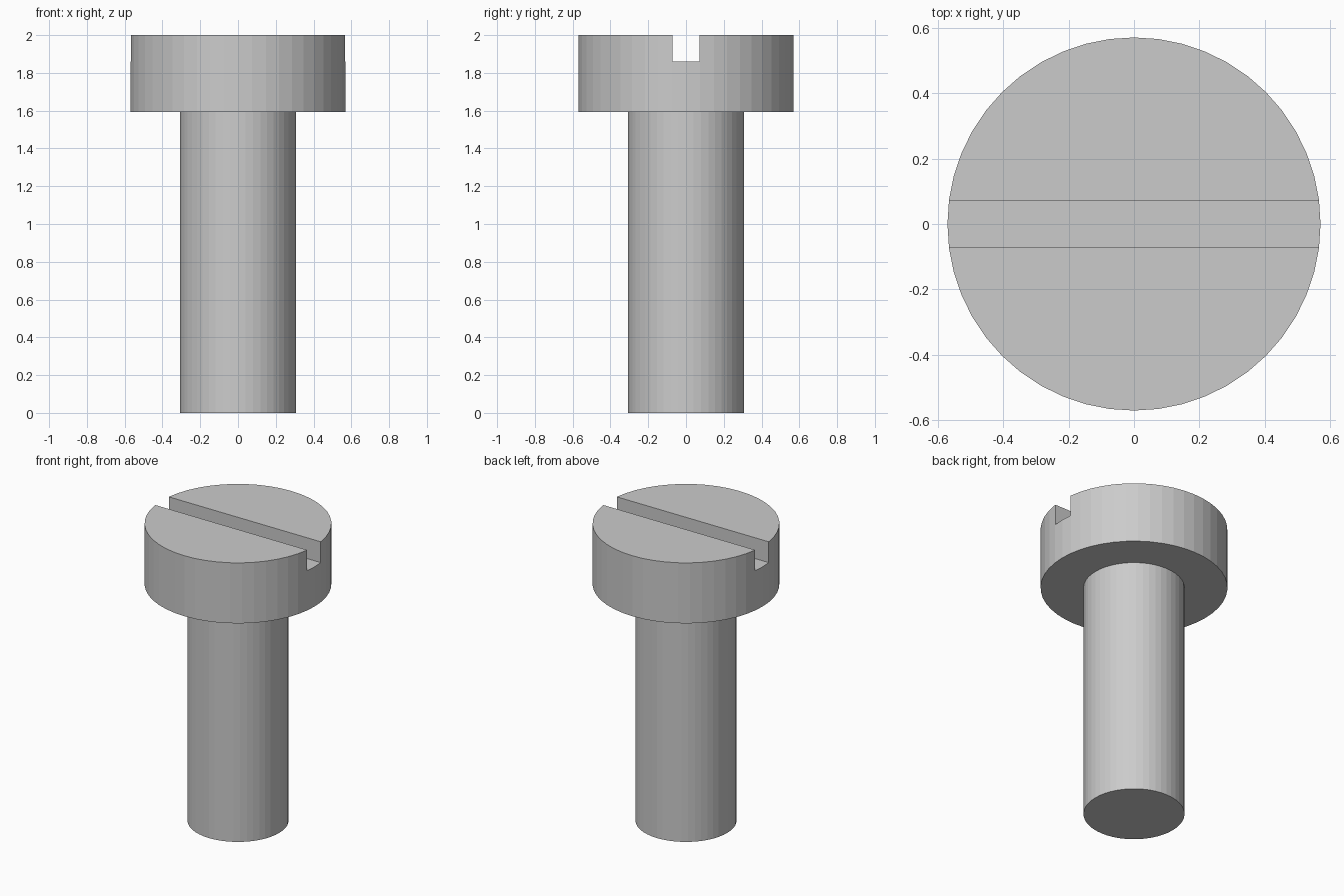
import bpy, bmesh, math

if "Cube" in bpy.data.objects:
    bpy.data.objects.remove(bpy.data.objects["Cube"])

SIDES = 48
HEAD_R, SHANK_R = 0.57, 0.308
HEAD_Z, SLOT_Z, TOP_Z = 1.593, 1.86, 2.0
SLOT_W = 0.144

# Screw body: head and shank turned from one stepped profile
profile = [(SHANK_R, 0), (SHANK_R, HEAD_Z), (HEAD_R, HEAD_Z), (HEAD_R, TOP_Z)]
bm = bmesh.new()
rings = []
for r, z in profile:
    angles = [2 * math.pi * i / SIDES for i in range(SIDES)]
    rings.append([bm.verts.new((r * math.cos(a), r * math.sin(a), z)) for a in angles])
for low, high in zip(rings, rings[1:]):
    for i in range(SIDES):
        j = (i + 1) % SIDES
        bm.faces.new((low[i], low[j], high[j], high[i]))
bm.faces.new(rings[0][::-1])
bm.faces.new(rings[-1])
mesh = bpy.data.meshes.new("slotted_screw")
bm.to_mesh(mesh)
bm.free()
screw = bpy.data.objects.new("slotted_screw", mesh)
bpy.context.collection.objects.link(screw)

# Driver slot cut across the head along x
depth = 0.4
bpy.ops.mesh.primitive_cube_add(size=1, location=(0, 0, SLOT_Z + depth / 2))
cutter = bpy.context.object
cutter.name = "slot_cutter"
cutter.scale = (2, SLOT_W, depth)
cutter.hide_render = True
cutter.display_type = 'WIRE'

cut = screw.modifiers.new("slot", 'BOOLEAN')
cut.operation = 'DIFFERENCE'
cut.solver = 'EXACT'
cut.object = cutter
